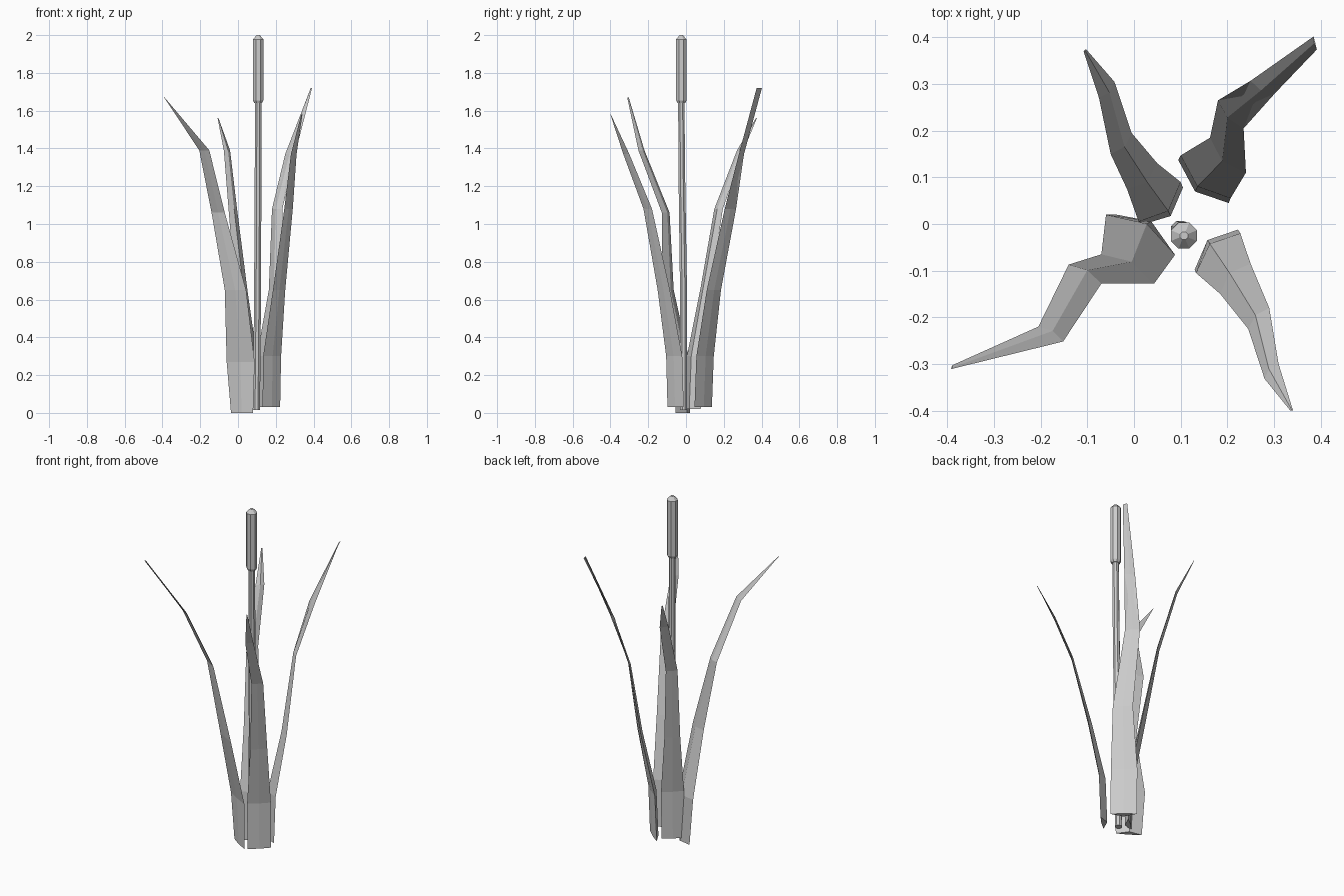
import bpy, math
from mathutils import Vector

STEM = Vector((0.107, -0.025))


def make_object(name, verts, faces):
    mesh = bpy.data.meshes.new(name)
    mesh.from_pydata(verts, [], faces)
    ob = bpy.data.objects.new(name, mesh)
    bpy.context.collection.objects.link(ob)
    return ob


def loft(name, rings):
    """Join equal rings of points with quads and close both ends."""
    n = len(rings[0])
    verts = [p for ring in rings for p in ring]
    faces = [tuple(reversed(range(n)))]
    for i in range(len(rings) - 1):
        for j in range(n):
            k = (j + 1) % n
            faces.append((i*n + j, i*n + k, (i+1)*n + k, (i+1)*n + j))
    faces.append(tuple(range(len(verts) - n, len(verts))))
    return make_object(name, verts, faces)


def leaf(name, heights, left, right):
    """Blade with a ridge facing the stem and a nearly flat outer side."""
    ridge = (0.028, 0.027, 0.018, 0.010, 0.008, 0.002)
    rings = []
    for z, a, b, h in zip(heights, left, right, ridge):
        a, b = Vector(a), Vector(b)
        mid = (a + b) / 2
        n = Vector((-(b - a).y, (b - a).x)).normalized()
        if n.dot(STEM - mid) < 0:
            n = -n
        inner, outer = mid + n * h, mid - n * h * 0.15
        ring = [(p.x, p.y, z) for p in (a, inner, b, outer)]
        # keep ring winding counter-clockwise
        if (b - a).x * n.y - (b - a).y * n.x > 0:
            ring.reverse()
        rings.append(ring)
    return loft(name, rings)


# Four leaves, edges given in plan from base to tip
leaf("leaf_back_right", (0.03, 0.30, 0.65, 1.08, 1.37, 1.72),
     [(0.095, 0.137), (0.10, 0.147), (0.163, 0.185), (0.18, 0.265), (0.25, 0.307), (0.385, 0.402)],
     [(0.203, 0.045), (0.207, 0.055), (0.24, 0.11), (0.235, 0.205), (0.302, 0.28), (0.392, 0.374)])
leaf("leaf_back_left", (0.02, 0.30, 0.65, 1.08, 1.39, 1.56),
     [(0.015, -0.002), (0.01, 0.005), (-0.015, 0.075), (-0.05, 0.15), (-0.075, 0.27), (-0.108, 0.37)],
     [(0.105, 0.078), (0.10, 0.09), (0.05, 0.13), (-0.005, 0.195), (-0.042, 0.305), (-0.103, 0.375)])
leaf("leaf_front_left", (0.0, 0.27, 0.65, 1.06, 1.39, 1.67),
     [(-0.037, 0.02), (-0.06, 0.02), (-0.07, -0.065), (-0.14, -0.087), (-0.205, -0.22), (-0.39, -0.303)],
     [(0.08, -0.055), (0.088, -0.066), (0.043, -0.128), (-0.07, -0.128), (-0.152, -0.252), (-0.392, -0.311)])
leaf("leaf_front_right", (0.03, 0.30, 0.65, 1.08, 1.37, 1.58),
     [(0.13, -0.098), (0.133, -0.105), (0.185, -0.15), (0.245, -0.225), (0.28, -0.332), (0.335, -0.40)],
     [(0.223, -0.012), (0.228, -0.02), (0.25, -0.085), (0.29, -0.18), (0.31, -0.30), (0.341, -0.40)])


def tube(name, profile):
    """Eight-sided round part from (x, y, z, radius) stations."""
    rings = [[(x + r * math.cos(math.tau * (i + .5) / 8),
               y + r * math.sin(math.tau * (i + .5) / 8), z) for i in range(8)]
             for x, y, z, r in profile]
    return loft(name, rings)


# Slightly bent stalk and the seed head on top
tube("stalk", [(0.098, -0.012, 0.015, 0.02), (0.104, -0.014, 0.70, 0.02),
               (0.106, -0.022, 1.25, 0.019), (0.107, -0.025, 1.66, 0.018)])
tube("seed_head", [(0.107, -0.025, 1.64, 0.022), (0.107, -0.025, 1.655, 0.03),
                   (0.107, -0.025, 1.978, 0.03), (0.107, -0.025, 2.0, 0.009)])
